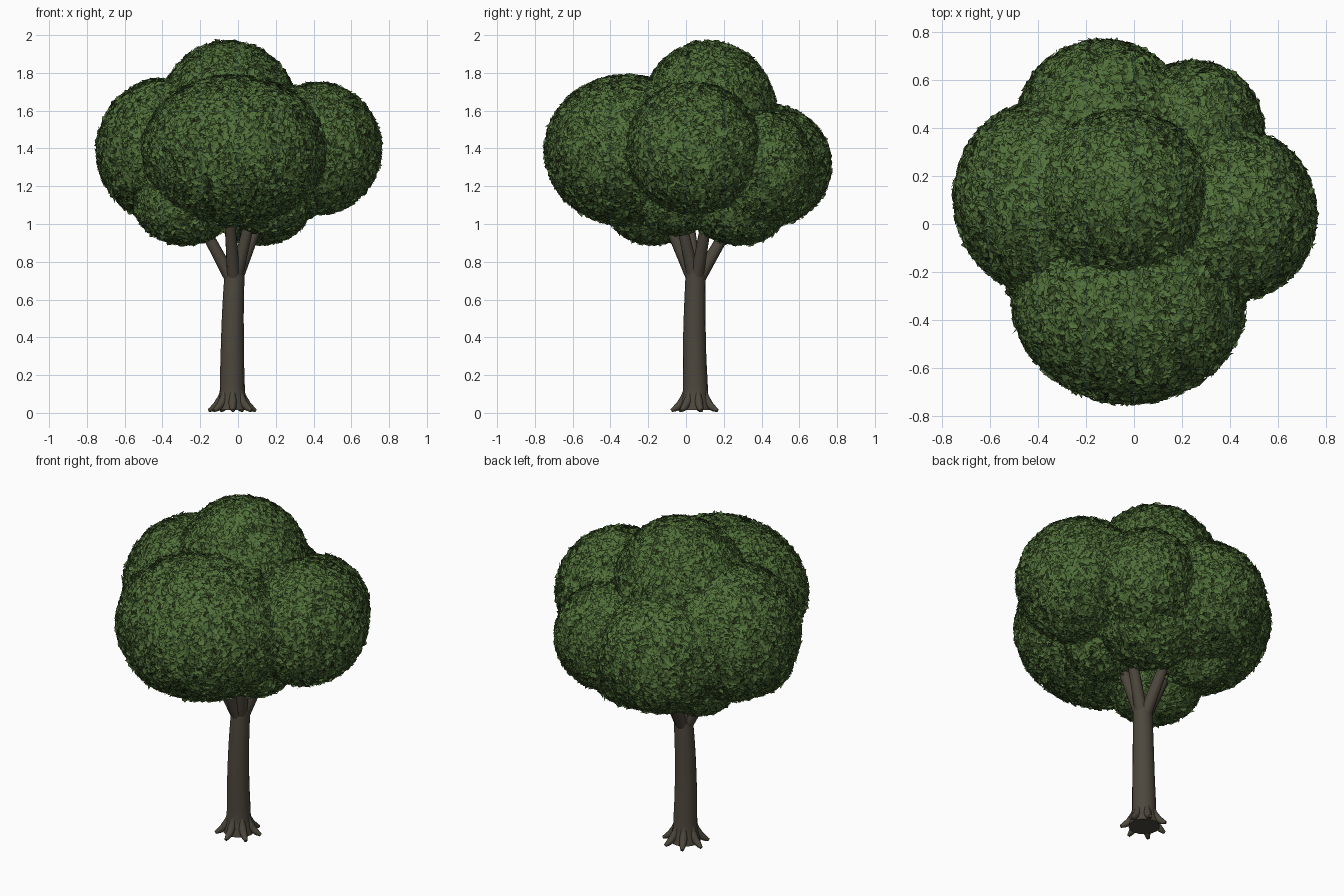
import bpy, math, random
from mathutils import Vector

random.seed(7)
cube = bpy.data.objects.get("Cube")
if cube:
    bpy.data.objects.remove(cube)


def material(name, rgb):
    m = bpy.data.materials.new(name)
    m.use_nodes = True
    m.diffuse_color = (*rgb, 1)
    m.node_tree.nodes["Principled BSDF"].inputs["Base Color"].default_value = (*rgb, 1)
    return m


bark = material("bark brown", (0.075, 0.064, 0.046))
leaf_green = material("leaf green", (0.085, 0.165, 0.043))
shade_green = material("inner dark green", (0.016, 0.025, 0.006))


def tube(name, points, sides=4):
    """Tapered limb through (x, y, z, radius) points."""
    cu = bpy.data.curves.new(name, "CURVE")
    cu.dimensions = "3D"
    cu.bevel_depth = 1
    cu.bevel_resolution = sides
    cu.resolution_u = 5
    cu.use_fill_caps = True
    sp = cu.splines.new("BEZIER")
    sp.bezier_points.add(len(points) - 1)
    for bp, (x, y, z, r) in zip(sp.bezier_points, points):
        bp.co = (x, y, z)
        bp.radius = r
        bp.handle_left_type = bp.handle_right_type = "AUTO"
    ob = bpy.data.objects.new(name, cu)
    bpy.context.collection.objects.link(ob)
    cu.materials.append(bark)
    bpy.ops.object.select_all(action="DESELECT")
    ob.select_set(True)
    bpy.context.view_layer.objects.active = ob
    bpy.ops.object.convert(target="MESH")
    bpy.ops.object.shade_smooth_by_angle(angle=math.radians(50))
    return ob


# Trunk with a flared foot
BX, BY = -0.03, 0.05
tube("trunk", [(BX, BY, 0.015, 0.085), (BX, BY, 0.1, 0.067), (-0.03, 0.045, 0.35, 0.061),
               (-0.02, 0.05, 0.7, 0.054), (-0.01, 0.055, 0.82, 0.048)], 6)

# Roots
for i in range(7):
    a = math.tau * i / 7 + 0.25
    c, s = math.cos(a), math.sin(a)
    tube(f"root_{i + 1}", [(BX + c * d, BY + s * d, z, r) for d, z, r in
                           ((0.048, 0.13, 0.012), (0.07, 0.06, 0.022),
                            (0.1, 0.028, 0.018), (0.128, 0.012, 0.009))])

# Branches reaching into the crown
for i, (x, y, z) in enumerate([(-0.3, 0.0, 1.2), (0.12, -0.08, 1.25), (0.2, 0.15, 1.25),
                               (-0.05, 0.35, 1.2), (-0.06, -0.2, 1.25)]):
    start = Vector((-0.02, 0.05, 0.68))
    end = Vector((x, y, z))
    mid = start.lerp(end, 0.45)
    tube(f"branch_{i + 1}", [(*start, 0.036), (*mid, 0.03), (*end, 0.016)])

# Crown lobes: centre and radii
lobes = {
    "top": ((-0.05, 0.12, 1.58), (0.37, 0.36, 0.39)),
    "front": ((-0.02, -0.31, 1.39), (0.49, 0.44, 0.40)),
    "right": ((-0.39, 0.11, 1.39), (0.36, 0.40, 0.38)),
    "left": ((0.42, 0.04, 1.40), (0.34, 0.36, 0.35)),
    "back": ((-0.13, 0.41, 1.31), (0.36, 0.36, 0.33)),
    "back_left": ((0.25, 0.39, 1.30), (0.29, 0.29, 0.30)),
    "lower_front": ((-0.28, -0.17, 1.11), (0.27, 0.26, 0.22)),
    "lower_back": ((0.12, 0.28, 1.11), (0.27, 0.27, 0.22)),
    "lower_left": ((0.16, -0.06, 1.14), (0.22, 0.22, 0.20)),
    "lower_right": ((-0.26, 0.24, 1.14), (0.22, 0.22, 0.22)),
}
lobes = {n: (Vector(c), Vector(r)) for n, (c, r) in lobes.items()}


def buried(p, own):
    """True when the point lies well inside another lobe."""
    for n, (c, r) in lobes.items():
        if n != own:
            d = p - c
            if sum((d[k] / r[k]) ** 2 for k in range(3)) < 0.8:
                return True
    return False


def leaves(name, centre, radii):
    """Folded pointed leaves spread evenly over a lobe."""
    verts, faces = [], []
    rm = (radii.x + radii.y + radii.z) / 3
    count = int(4 * math.pi * rm * rm * 3900)
    for i in range(count):
        z = 1 - 2 * (i + 0.5) / count
        a = i * math.pi * (3 - math.sqrt(5)) + random.uniform(-0.1, 0.1)
        h = math.sqrt(1 - z * z)
        d = Vector((h * math.cos(a), h * math.sin(a), z))
        p = centre + d * radii * random.uniform(0.955, 1.0)
        if buried(p, name):
            continue
        n = Vector(d[k] / radii[k] for k in range(3)).normalized()
        n = (n + Vector(random.gauss(0, 0.27) for _ in range(3))).normalized()
        t = n.orthogonal().normalized()
        b = n.cross(t)
        w = random.uniform(0, math.tau)
        along = t * math.cos(w) + b * math.sin(w)
        across = n.cross(along)
        ln = random.uniform(0.021, 0.031)
        wd = ln * random.uniform(0.5, 0.65)
        k = len(verts)
        verts += [p - along * ln, p + across * wd - along * ln * 0.2 + n * 0.003,
                  p + along * ln, p - across * wd - along * ln * 0.2 + n * 0.003]
        faces += [(k, k + 2, k + 1), (k, k + 3, k + 2)]
        # keep the outward side as the face front
        faces[-2:] = [f[::-1] for f in faces[-2:]]
    me = bpy.data.meshes.new(name + "_leaves")
    me.from_pydata(verts, [], faces)
    me.materials.append(leaf_green)
    ob = bpy.data.objects.new(name + "_leaves", me)
    bpy.context.collection.objects.link(ob)


for name, (c, r) in lobes.items():
    # Dark core seen through the gaps
    bpy.ops.mesh.primitive_ico_sphere_add(subdivisions=4, radius=1, location=c)
    core = bpy.context.object
    core.name = name + "_core"
    core.scale = r * 0.94
    core.data.materials.append(shade_green)
    bpy.ops.object.shade_smooth()
    leaves(name, c, r)
